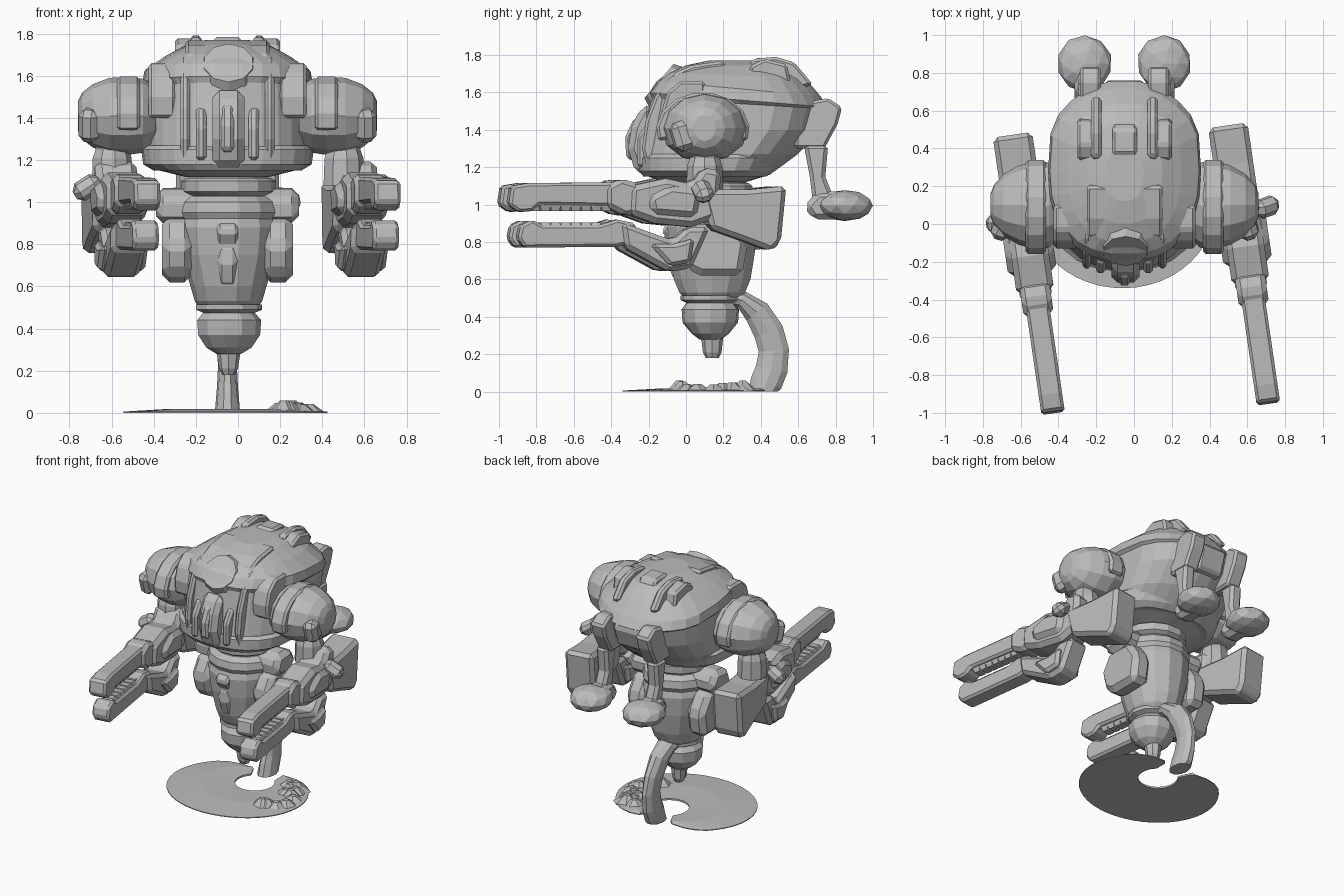
import bpy, bmesh, math, random
from math import sin, cos, pi
from mathutils import Matrix, Vector

cube = bpy.data.objects.get("Cube")
if cube:
    bpy.data.objects.remove(cube)
random.seed(4)
CX = -0.05  # centre line of the body

grey = bpy.data.materials.new("plain grey")
grey.use_nodes = True
grey.diffuse_color = (0.5, 0.5, 0.5, 1)
grey.node_tree.nodes["Principled BSDF"].inputs["Base Color"].default_value = (0.5, 0.5, 0.5, 1)


def finish(name, bm, matrix=None, bevel=0):
    bmesh.ops.recalc_face_normals(bm, faces=bm.faces)
    mesh = bpy.data.meshes.new(name)
    bm.to_mesh(mesh)
    bm.free()
    mesh.materials.append(grey)
    ob = bpy.data.objects.new(name, mesh)
    bpy.context.collection.objects.link(ob)
    if matrix:
        ob.matrix_world = matrix
    if bevel:
        mod = ob.modifiers.new("edge", 'BEVEL')
        mod.width = bevel
        mod.segments = 1
    return ob


def loft(name, rings, matrix=None, bevel=0):
    bm = bmesh.new()
    rows = [[bm.verts.new(p) for p in r] for r in rings]
    n = len(rows[0])
    for a, b in zip(rows, rows[1:]):
        for i in range(n):
            j = (i + 1) % n
            bm.faces.new((a[i], a[j], b[j], b[i]))
    bm.faces.new(rows[0])
    bm.faces.new(rows[-1])
    return finish(name, bm, matrix, bevel)


def ring(z, cx, cy, rx, ry, n=14):
    return [(cx + rx * cos(a), cy + ry * sin(a), z) for a in [2 * pi * i / n for i in range(n)]]


def hull_ring(z, cy, rx, ry, taper, tilt=0, n=26):
    # Round front, blunt and narrower rear; tilt lowers the rear of the ring
    pts = []
    for i in range(n):
        a = 2 * pi * i / n
        c, s = cos(a), sin(a)
        e = .62 if s > .01 else .85
        x = math.copysign(abs(c) ** e, c) * rx * (1 - taper * max(0, s) ** 2.5)
        y = math.copysign(abs(s) ** e, s) * ry
        pts.append((CX + x, cy + y, z - tilt * y))
    return pts


def slab(name, profile, x, width, matrix=None, bevel=0.015):
    rings = [[(x + k * width / 2, y, z) for y, z in profile] for k in (-1, 1)]
    return loft(name, rings, matrix, bevel)


def box(name, loc, size, rot=(0, 0, 0), bevel=0.02, matrix=None):
    bm = bmesh.new()
    bmesh.ops.create_cube(bm, size=1, matrix=Matrix.Diagonal((*size, 1)))
    m = Matrix.Translation(loc)
    for axis, r in zip("XYZ", rot):
        m = m @ Matrix.Rotation(r, 4, axis)
    return finish(name, bm, (matrix or Matrix()) @ m, bevel)


def blob(name, loc, scale):
    bm = bmesh.new()
    bmesh.ops.create_icosphere(bm, subdivisions=2, radius=1)
    for v in bm.verts:
        v.co = Vector(a * b * random.uniform(.97, 1.03) for a, b in zip(v.co, scale))
    return finish(name, bm, Matrix.Translation(loc))


# Domed hull with a crisp tilted rim above upright flanks
hull = [(1.12, .1, .2, .22, .3), (1.16, .11, .36, .34, .5), (1.27, .18, .39, .42, .55),
        (1.4, .25, .39, .47, .52), (1.54, .28, .385, .47, .47, .06), (1.56, .28, .405, .48, .45, .08),
        (1.62, .28, .395, .44, .44, .09), (1.69, .27, .3, .37, .4, .04),
        (1.745, .27, .2, .27, .35), (1.77, .26, .1, .14, .2)]
loft("hull", [hull_ring(*row) for row in hull])
loft("hull_belt", [hull_ring(*row) for row in
                   ((1.15, .1, .35, .33, .2), (1.18, .11, .4, .36, .3),
                    (1.25, .13, .41, .38, .3), (1.27, .13, .39, .36, .3))])

# Front details of the hull
bm = bmesh.new()
bmesh.ops.create_cone(bm, cap_ends=True, segments=10, radius1=.14, radius2=.12, depth=.05)
finish("round_hatch", bm, Matrix.Translation((CX + .005, -.125, 1.645)) @ Matrix.Rotation(.86, 4, 'X'))
slab("snout", [(-.18, 1.54), (-.24, 1.52), (-.29, 1.42), (-.31, 1.3), (-.27, 1.17), (-.18, 1.15)],
     CX + .005, .15, bevel=.04)
slab("snout_ridge", [(-.2, 1.48), (-.28, 1.46), (-.325, 1.36), (-.32, 1.25), (-.2, 1.2)], CX, .06)
for s in (-1, 1):
    slab("front_rib", [(-.2, 1.16), (-.235, 1.3), (-.215, 1.45), (-.165, 1.58), (-.09, 1.68),
                       (.05, 1.715), (.1, 1.6), (.1, 1.2)], CX + s * .2, .045)
    slab("brow_panel", [(-.12, 1.4), (-.13, 1.5), (-.1, 1.6), (-.03, 1.66), (.1, 1.66),
                        (.12, 1.4)], CX + s * .31, .13)
    slab("cheek_panel", [(-.26, 1.2), (-.26, 1.36), (-.2, 1.45), (-.1, 1.45), (-.1, 1.2)],
         CX + s * .125, .05)

# Roof and rear details
slab("roof_plate", [(-.08, 1.64), (-.07, 1.7), (.03, 1.745), (.2, 1.77), (.22, 1.7)], CX, .4)
slab("roof_tongue", [(.34, 1.7), (.37, 1.785), (.5, 1.78), (.58, 1.68)], CX, .13)
slab("rear_panel", [(.5, 1.32), (.5, 1.55), (.72, 1.56), (.765, 1.5), (.72, 1.36)], CX, .2)
for s in (-1, 1):
    slab("roof_fin", [(.3, 1.68), (.36, 1.78), (.48, 1.79), (.58, 1.76), (.68, 1.64), (.5, 1.6)],
         CX + s * .15, .055)
    slab("roof_box", [(.34, 1.6), (.34, 1.74), (.42, 1.78), (.54, 1.75), (.57, 1.6)],
         CX + s * .195, .11)
    slab("rear_bracket", [(.58, 1.3), (.6, 1.54), (.76, 1.57), (.835, 1.52), (.81, 1.43), (.74, 1.3)],
         CX + s * .18, .11)
    # Rear struts with flattened pads
    slab("rear_strut", [(.63, 1.32), (.76, 1.32), (.745, 1.15), (.78, 1.06), (.8, .97),
                        (.68, 1.0), (.66, 1.16)], CX + s * .2, .09, bevel=.02)
    blob("rear_pad", (CX + s * .21, .85, .995), (.145, .15, .083))
    slab("pad_toe", [(.63, .99), (.7, 1.07), (.84, 1.07), (.84, .92), (.68, .92)],
         CX + s * .2, .13, bevel=.03)


# Neck, waist, bulb and nozzle
def column(name, rows, cy=.14, n=14):
    loft(name, [ring(z, CX + .005, cy, rx, ry, n) for z, rx, ry in rows])


column("neck", [(1.0, .18, .18), (1.16, .19, .19)])
column("neck_ring", [(1.03, .19, .19), (1.05, .225, .22), (1.1, .225, .22), (1.115, .2, .2)])
column("collar", [(.9, .22, .22), (.95, .245, .245), (1.0, .235, .235), (1.03, .2, .2)])
column("waist", [(.49, .13, .14), (.53, .16, .18), (.6, .18, .21), (.75, .225, .235),
                 (.88, .24, .245), (.99, .21, .21), (1.04, .18, .18)])
column("bulb", [(.28, .06, .06), (.31, .11, .1), (.37, .15, .15), (.44, .155, .155),
                (.475, .125, .13), (.49, .16, .16), (.515, .16, .16)], .13, 11)
column("nozzle", [(.18, .03, .035), (.21, .045, .05), (.3, .058, .06), (.36, .06, .06)], .14, 8)
slab("waist_keel", [(-.06, .84), (-.115, .74), (-.06, .58), (.05, .54), (.1, .84)], CX, .13, bevel=.04)
slab("waist_crest", [(-.1, .9), (-.13, .86), (-.08, .78), (.05, .8), (.05, .93)], CX, .1)
for s in (-1, 1):
    slab("hip_guard", [(.0, .66), (-.04, .8), (.04, .93), (.24, .93), (.33, .8), (.3, .62), (.08, .62)],
         CX + s * .24, .14, bevel=.035)
    slab("hip_lobe", [(.02, .96), (.06, 1.06), (.2, 1.07), (.27, .98), (.2, .9), (.06, .9)],
         CX + s * .23, .22, bevel=.035)

# Shoulders, rounded outward, and upper arms
for s in (-1, 1):
    rows = [(.34, .17, .14), (.4, .225, .175), (.47, .235, .185), (.56, .21, .18),
            (.64, .165, .15), (.69, .11, .11), (.71, .06, .07)]
    loft("shoulder", [[(CX + s * x, .1 + ry * cos(a), 1.41 + rz * sin(a))
                       for a in [2 * pi * i / 12 for i in range(12)]] for x, ry, rz in rows])
    arc = [pi * (-.1 + 1.2 * i / 9) for i in range(10)]
    slab("shoulder_arch", [(.09 + .25 * cos(a), 1.4 + .2 * sin(a)) for a in arc] +
         [(.09 + .19 * cos(a), 1.4 + .15 * sin(a)) for a in reversed(arc)], CX + s * .47, .11)
    box("shoulder_knob", (CX + s * .65, -.01, 1.37), (.1, .13, .16), (.3, 0, s * .3), .03)
    loft("upper_arm", [ring(z, CX + s * .55, .1, r, r, 9) for z, r in
                       ((1.32, .1), (1.25, .08), (1.21, .095), (1.08, .1))])

# Forearms with two long jaws, both swung to the same side
for s, oy in ((1, .02), (-1, -.03)):
    m = Matrix.Translation((s * .57, oy, 0)) @ Matrix.Rotation(.145, 4, 'Z')
    slab("elbow_block", [(.05, 1.08), (.3, 1.08), (.51, 1.1), (.48, .8), (.43, .75), (.3, .8), (.1, .87)],
         0, .21, m, .025)
    slab("hand", [(.16, 1.18), (.06, 1.2), (.0, 1.11), (-.14, 1.14), (-.33, 1.1), (-.34, .95),
                  (-.2, .9), (.0, .88), (.14, .93)], 0, .2, m, .03)
    slab("hand_guard", [(.05, 1.08), (-.12, 1.1), (-.24, 1.04), (-.22, .95), (.02, .93)], 0, .26, m, .03)
    slab("wrist_cuff", [(-.28, 1.11), (-.38, 1.14), (-.46, 1.1), (-.46, .99), (-.36, .94), (-.28, .95)],
         0, .16, m, .025)
    box("hand_spike", (s * .14, .05, 1.07), (.14, .1, .09), (.3, s * .6, 0), .03, m)
    slab("lower_link", [(-.38, .91), (-.36, .77), (-.12, .64), (.0, .66), (.1, .88), (-.02, .88),
                        (-.1, .81), (-.22, .85)], 0, .17, m, .025)
    slab("link_guard", [(-.23, .79), (-.12, .67), (-.01, .69), (.01, .82), (-.1, .79)], 0, .23, m, .02)
    slab("upper_jaw", [(-.3, 1.12), (-.88, 1.115), (-.97, 1.1), (-.985, 1.0), (-.93, .96), (-.86, .965),
                       (-.82, 1.0), (-.3, .99)], 0, .125, m, .015)
    slab("lower_jaw", [(-.3, .9), (-.4, .92), (-.5, .89), (-.8, .89), (-.86, .92), (-.92, .89),
                       (-.935, .82), (-.9, .77), (-.4, .775), (-.3, .8)], 0, .125, m, .015)
    # Rows of blunt teeth
    for i in range(8):
        y = -.4 - i * .055
        for z, tip in ((1.01, .965), (.88, .905)):
            loft("jaw_tooth", [[(a * r, y + b * r, h) for a, b in ((-1, -.7), (1, -.7), (1, .7), (-1, .7))]
                               for h, r in ((z, .045), (tip, .03))], m)

# Curved tail reaching the ground, thickest in the lower half
path = [(.22, .5, .07, .04), (.3, .49, .07, .05), (.38, .425, .06, .075), (.442, .32, .05, .085),
        (.47, .22, .045, .085), (.458, .12, .05, .09), (.43, .05, .056, .09), (.41, 0, .06, .085)]
rings = []
for i, (y, z, w, depth) in enumerate(path):
    a, b = path[max(i - 1, 0)], path[min(i + 1, len(path) - 1)]
    t = Vector((0, b[0] - a[0], b[1] - a[1])).normalized()
    nrm = Vector((0, 1, 0)) if z == 0 else Vector((0, -t.z, t.y))
    rings.append([Vector((CX, y, z)) + Vector((w * cos(k), 0, 0)) + nrm * depth * sin(k)
                  for k in [2 * pi * j / 10 for j in range(10)]])
loft("tail", rings)

# Hooked ground patch, open at the rear
rings = []
for i in range(41):
    u = i / 40
    a = math.radians(68 - 314 * u)
    outer = Vector((-.06 + .485 * cos(a), .08 + .42 * sin(a), 0))
    inner = Vector((-.02 + .13 * cos(a), .22 + .13 * sin(a), 0))
    mid = (outer + inner) / 2
    f = max(.15, min(1, 5 * sin(pi * u)) ** .5)
    o, n = mid.lerp(outer, f), mid.lerp(inner, f)
    up = Vector((0, 0, .012))
    rings.append([o, n, n + up, mid + up * 1.5, o + up * .5])
loft("ground_patch", rings)

# Low rubble along one lobe
for i in range(14):
    a = random.uniform(-.6, 1.0)
    r = random.uniform(.25, .34)
    h = random.uniform(.03, .06)
    bm = bmesh.new()
    bmesh.ops.create_cone(bm, cap_ends=True, segments=6, radius1=.08, radius2=.02, depth=h)
    finish("rubble", bm, Matrix.Translation((r * cos(a) * 1.02, .1 + r * sin(a), h / 2))
           @ Matrix.Rotation(random.random() * 3, 4, 'Z'))
